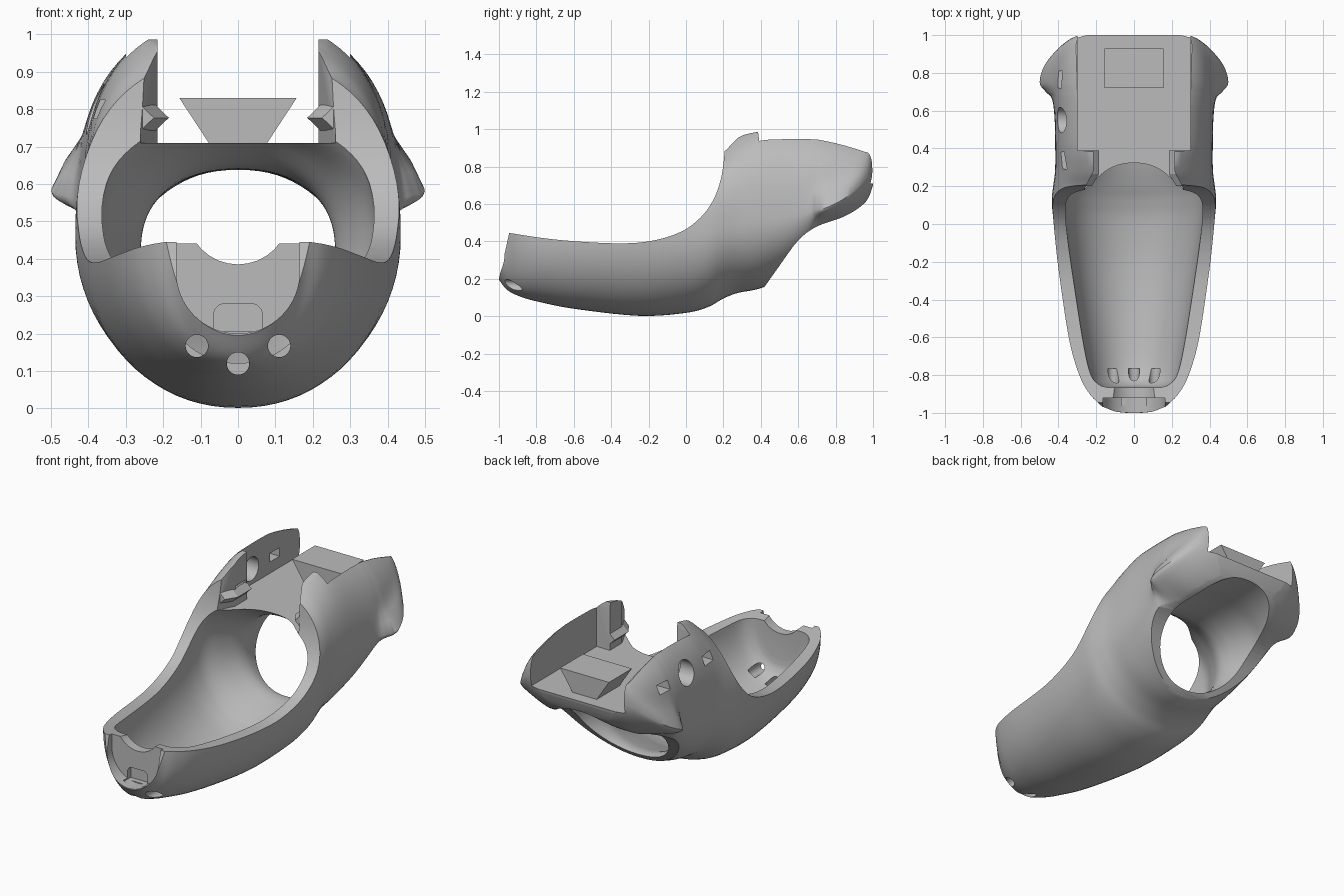
import bpy, bmesh, math
from mathutils import Vector

cube = bpy.data.objects.get("Cube")
if cube:
    bpy.data.objects.remove(cube)

grey = bpy.data.materials.new("plain grey")
grey.use_nodes = True
grey.diffuse_color = (0.5, 0.5, 0.5, 1)
grey.node_tree.nodes["Principled BSDF"].inputs["Base Color"].default_value = (0.5, 0.5, 0.5, 1)


def finish(name, bm):
    bmesh.ops.recalc_face_normals(bm, faces=bm.faces)
    mesh = bpy.data.meshes.new(name)
    bm.to_mesh(mesh)
    bm.free()
    mesh.materials.append(grey)
    obj = bpy.data.objects.new(name, mesh)
    bpy.context.collection.objects.link(obj)
    return obj


def spline(rows, steps):
    """Catmull-Rom through rows of numbers."""
    rows = [Vector(r) for r in rows]
    out = []
    for i in range(len(rows) - 1):
        a, b, c, d = rows[max(i - 1, 0)], rows[i], rows[i + 1], rows[min(i + 2, len(rows) - 1)]
        for s in range(steps):
            t = s / steps
            out.append(0.5 * (2 * b + (c - a) * t + (2 * a - 5 * b + 4 * c - d) * t * t
                              + (3 * b - a - 3 * c + d) * t ** 3))
    return out + [rows[-1]]


def skin(name, rings):
    """Closed solid through equal rings of points."""
    bm = bmesh.new()
    rings = [[bm.verts.new(p) for p in ring] for ring in rings]
    for r, q in zip(rings, rings[1:]):
        for k in range(len(r)):
            n = (k + 1) % len(r)
            bm.faces.new((r[k], r[n], q[n], q[k]))
    bm.faces.new(rings[0])
    bm.faces.new(rings[-1])
    return finish(name, bm)


def loft(name, stations, top_power, sides=80, steps=5):
    """Station = y, half width, widest height, bottom, top, side flare (optional)."""
    rings = []
    for y, w, c, b, t, *flare in spline(stations, steps):
        ring = []
        for k in range(sides):
            a = math.tau * k / sides
            ca, sa = math.cos(a), math.sin(a)
            p = 2 / (top_power if sa > 0 else 2.1)
            x = w * math.copysign(abs(ca) ** p, ca)
            z = c + (t - c if sa > 0 else c - b) * math.copysign(abs(sa) ** p, sa)
            x *= 1 + sum(flare) * math.exp(-((z - c) / (.085 if z > c else .05)) ** 2)
            ring.append((x, y, z))
        rings.append(ring)
    return skin(name, rings)


def prism(name, points, axis, start, end):
    """Extrude a 2D outline along one axis."""
    place = {"x": lambda p, d: (d, p[0], p[1]),
             "y": lambda p, d: (p[0], d, p[1]),
             "z": lambda p, d: (p[0], p[1], d)}[axis]
    return skin(name, [[place(p, d) for p in points] for d in (start, end)])


def arc(x, z, r, start=0, end=360, n=32):
    return [(x + r * math.cos(math.radians(start + (end - start) * k / n)),
             z + r * math.sin(math.radians(start + (end - start) * k / n)))
            for k in range(n + (end - start < 360))]


def rect(x0, x1, y0, y1):
    return [(x0, y0), (x1, y0), (x1, y1), (x0, y1)]


def boolean(target, cutter, operation="DIFFERENCE"):
    mod = target.modifiers.new("cut", "BOOLEAN")
    mod.operation, mod.solver, mod.object = operation, "EXACT", cutter
    bpy.context.view_layer.objects.active = target
    bpy.ops.object.modifier_apply(modifier=mod.name)
    bpy.data.objects.remove(cutter)


# Outer hull with a rounded nose and flared rear wings
shell = loft("shell", [
    (-1.0, .15, .41, .195, .9, 0), (-.955, .182, .43, .138, .9, 0), (-.9, .235, .44, .108, .9, 0),
    (-.8, .29, .44, .08, .9, 0), (-.6, .347, .44, .04, .9, 0), (-.25, .40, .44, .002, .9, 0),
    (0, .425, .45, .018, .9, 0), (.12, .435, .46, .05, .9, 0), (.2, .428, .48, .095, .93, 0),
    (.28, .418, .5, .125, .995, 0), (.4, .417, .52, .15, 1.048, 0), (.55, .42, .54, .22, 1.05, 0),
    (.66, .425, .56, .33, 1.04, .02), (.7, .425, .57, .42, 1.035, .1),
    (.75, .425, .58, .47, 1.025, .175), (.84, .41, .625, .5, 1.0, .155),
    (.92, .38, .69, .55, .975, .08), (.975, .335, .75, .61, .965, .03), (1.0, .29, .78, .65, .94, 0)], 2.5)

# Side outline: sloping rim, raised walls and slanted rear
rim = spline([(-.945, .445), (-.7, .41), (-.4, .39), (-.2, .4), (-.03, .45), (.08, .53),
              (.15, .63), (.19, .75), (.208, .89)], 6)
crest = spline([(.21, .9), (.25, .945), (.32, .972), (.385, .986)], 4)
roof = spline([(.39, .95), (.6, .957), (.8, .925), (.985, .87)], 4)
tail = spline([(1.0, .7), (.96, .61), (.85, .535), (.7, .48), (.6, .405), (.5, .27), (.415, .15)], 4)
outline = [(-1.1, -.1), (-1.045, 0), (-1.0, .2)] + rim + crest + roof + [(1.01, .8)] + tail + [(.38, -.1)]
boolean(shell, prism("outline_cutter", outline, "x", -1, 1), "INTERSECT")

# Hollow inside with a narrow neck, opening to the rear
boolean(shell, loft("hollow_cutter", [
    (-.865, .14, .44, .23, .8), (-.85, .185, .44, .175, .85), (-.79, .232, .44, .128, .9),
    (-.6, .275, .44, .095, .9), (-.25, .33, .44, .065, .9), (0, .36, .45, .075, .92),
    (.12, .368, .46, .1, .88), (.2, .36, .46, .13, .78), (.3, .31, .45, .165, .725),
    (.4, .265, .43, .19, .66), (.48, .262, .42, .17, .642), (.58, .285, .39, .12, .64),
    (.7, .315, .35, .1, .64), (.8, .315, .32, .1, .638), (.92, .305, .31, .1, .638),
    (1.05, .295, .31, .1, .64)], 2.2))

# Channel above the deck
half = [(.3, 1.1), (.3, .39), (.215, .39), (.215, .28), (.26, .19), (.26, 0)]
plan = half + [(-x, y) for x, y in reversed(half)]
boolean(shell, prism("channel_cutter", plan, "z", .71, 1.3))

# Front recess, finger scoop, latch pocket and vents
u_shape = arc(0, .365, .165, 180, 360) + [(.165, .6), (-.165, .6)]
boolean(shell, prism("recess_cutter", u_shape, "y", -1.2, -.92))
boolean(shell, prism("scoop_cutter", arc(0, .5225, .1375), "y", -1.2, -.78))
pocket = [(-.065, .205), (.065, .205)] + arc(.035, .25, .03, 0, 90, 6) + arc(-.035, .25, .03, 90, 180, 6)
boolean(shell, prism("pocket_cutter", pocket, "y", -.96, -.89))
for x, z in ((-.11, .167), (0, .12), (.11, .167)):
    boolean(shell, prism("vent_cutter", arc(x, z, .03), "y", -1.2, -.765))

# Openings in the right wall only
boolean(shell, prism("round_port_cutter", arc(.55, .8, .068), "x", -.6, -.25))
for y in (.335, .765):
    boolean(shell, prism("slot_cutter", rect(y - .045, y + .045, .775, .825), "x", -.6, -.1))

bpy.ops.object.select_all(action="DESELECT")
shell.select_set(True)
bpy.context.view_layer.objects.active = shell
bpy.ops.object.shade_smooth_by_angle(angle=math.radians(36))

# Dovetail block on the deck
prism("dovetail_block", [(-.075, .705), (.075, .705), (.157, .83), (-.157, .83)], "y", .72, .93)

# Ridges that follow the inner walls and bend outward at the front
for name, s in (("left_ridge", 1), ("right_ridge", -1)):
    skin(name, [[(s * (x + dx), y, .777 + dz) for x, dz in ((.185, 0), (.22, .034), (.22, -.034))]
                for y, dx in ((.39, 0), (.265, 0), (.2, .04))])
